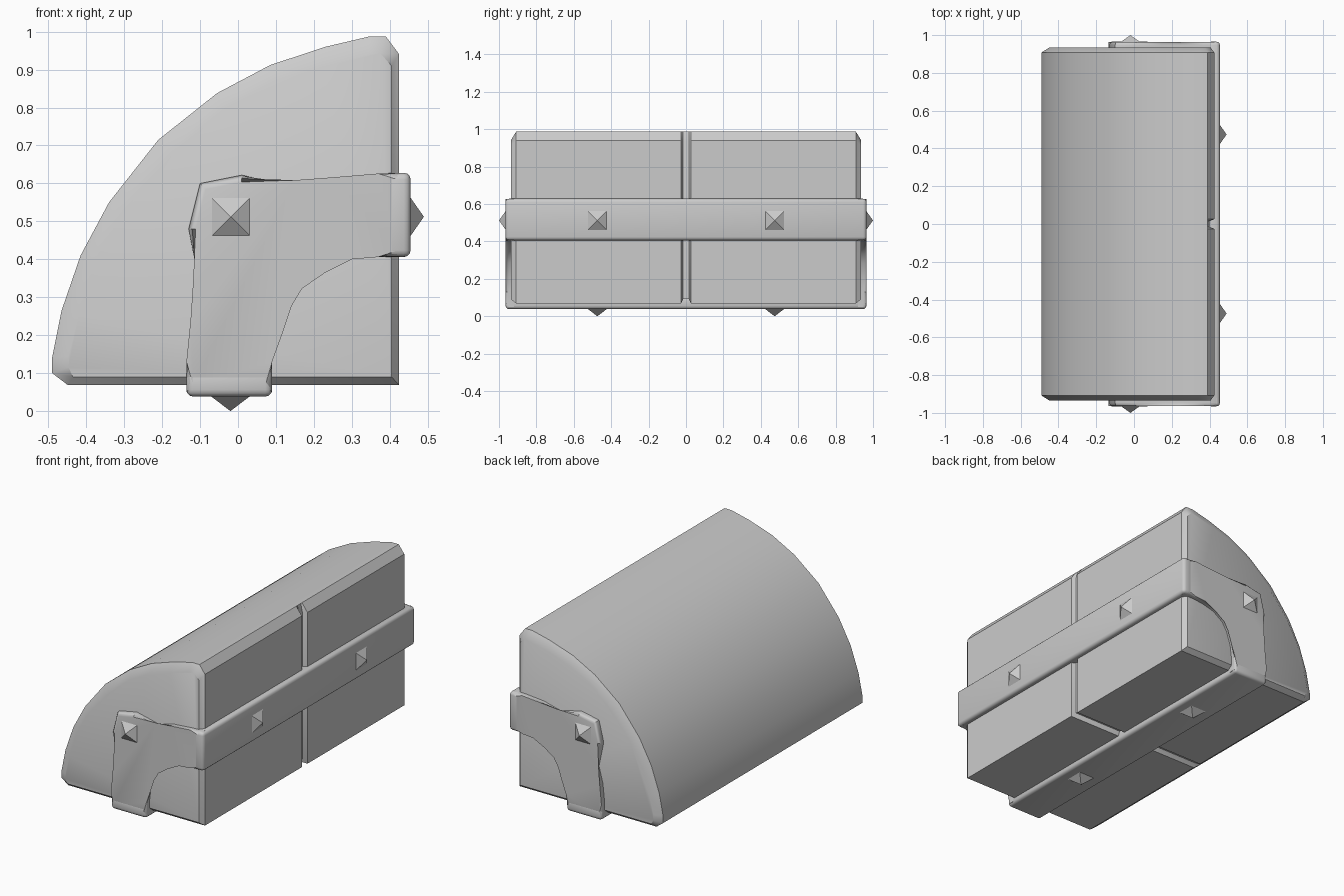
import bpy, bmesh
from mathutils import Vector

if "Cube" in bpy.data.objects:
    bpy.data.objects.remove(bpy.data.objects["Cube"])


def finish(bm, name, angle=0.6, smooth=True):
    bmesh.ops.recalc_face_normals(bm, faces=bm.faces[:])
    me = bpy.data.meshes.new(name)
    bm.to_mesh(me)
    bm.free()
    ob = bpy.data.objects.new(name, me)
    bpy.context.collection.objects.link(ob)
    if smooth:
        bpy.ops.object.select_all(action='DESELECT')
        ob.select_set(True)
        bpy.context.view_layer.objects.active = ob
        bpy.ops.object.shade_smooth_by_angle(angle=angle)
    return ob


def loft(sections):
    """Skin a list of (y, xz profile) sections and cap both ends."""
    bm = bmesh.new()
    rings = [[bm.verts.new((x, y, z)) for x, z in prof] for y, prof in sections]
    n = len(rings[0])
    for a, b in zip(rings, rings[1:]):
        for i in range(n):
            j = (i + 1) % n
            bm.faces.new((a[i], a[j], b[j], b[i]))
    bm.faces.new(rings[0])
    bm.faces.new(rings[-1])
    return bm


# Quarter-round body: chamfered ends and a seam on the two flat sides
outer = [(-.49, .14), (-.465, .265), (-.415, .41), (-.34, .55), (-.21, .715),
         (-.055, .838), (.085, .912), (.23, .96), (.345, .987), (.39, .987),
         (.425, .94), (.425, .068), (-.448, .068), (-.49, .10)]
inner = [(-.447, .145), (-.42, .25), (-.375, .4), (-.3, .53), (-.17, .68),
         (-.035, .797), (.1, .87), (.22, .905), (.345, .94), (.375, .943),
         (.405, .91), (.405, .09), (-.435, .09), (-.447, .115)]
seam = list(outer)
seam[10], seam[11], seam[12] = (.4, .94), (.4, .093), (-.448, .093)
body = loft([(-.935, inner), (-.908, outer), (-.026, outer), (-.015, seam),
             (.015, seam), (.026, outer), (.908, outer), (.935, inner)])
finish(body, "body")

# Curved strap plates on both ends
plate = [(.44, .628), (.37, .626), (.25, .616), (.15, .59), (.01, .622),
         (-.10, .6), (-.13, .48), (-.1, .335), (-.125, .24), (-.136, .13),
         (-.136, .05), (.09, .05), (.09, .13), (.1, .21), (.125, .285),
         (.155, .335), (.22, .38), (.3, .4), (.37, .406), (.44, .406)]
for side, label in ((-1, "front"), (1, "back")):
    bm = loft([(side * .92, plate), (side * .9645, plate)])
    rim = [e for e in bm.edges if all(abs(v.co.y) > .95 for v in e.verts)]
    bmesh.ops.bevel(bm, geom=rim, offset=.018, segments=3, profile=.5,
                    affect='EDGES')
    finish(bm, label + "_strap_plate")


# Straight straps along the two flat sides
def strap(name, lo, hi):
    bm = bmesh.new()
    bmesh.ops.create_cube(bm, size=1)
    lo, hi = Vector(lo), Vector(hi)
    for v in bm.verts:
        v.co = (lo + hi) / 2 + v.co * (hi - lo)
    bmesh.ops.bevel(bm, geom=bm.edges[:], offset=.018, segments=3, profile=.5,
                    affect='EDGES')
    finish(bm, name)


strap("side_strap", (.39, -.965, .406), (.455, .965, .628))
strap("bottom_strap", (-.136, -.965, .038), (.09, .965, .105))


# Pyramid studs
def stud(name, base, tip, half=.053):
    base, tip = Vector(base), Vector(tip)
    axis = (tip - base).normalized()
    u = Vector((axis.y, axis.z, axis.x))
    w = axis.cross(u)
    bm = bmesh.new()
    ring = [bm.verts.new(base + half * (a * u + b * w))
            for a, b in ((-1, -1), (1, -1), (1, 1), (-1, 1))]
    top = bm.verts.new(tip)
    bm.faces.new(ring)
    for i in range(4):
        bm.faces.new((ring[i], ring[(i + 1) % 4], top))
    finish(bm, name, smooth=False)


for s, label in ((-1, "front"), (1, "back")):
    stud(label + "_end_stud", (-.019, s * .962, .512), (-.019, s * 1.0, .512))
    stud(label + "_side_stud", (.453, s * .474, .512), (.49, s * .474, .512))
    stud(label + "_bottom_stud", (-.02, s * .474, .04), (-.02, s * .474, 0))
